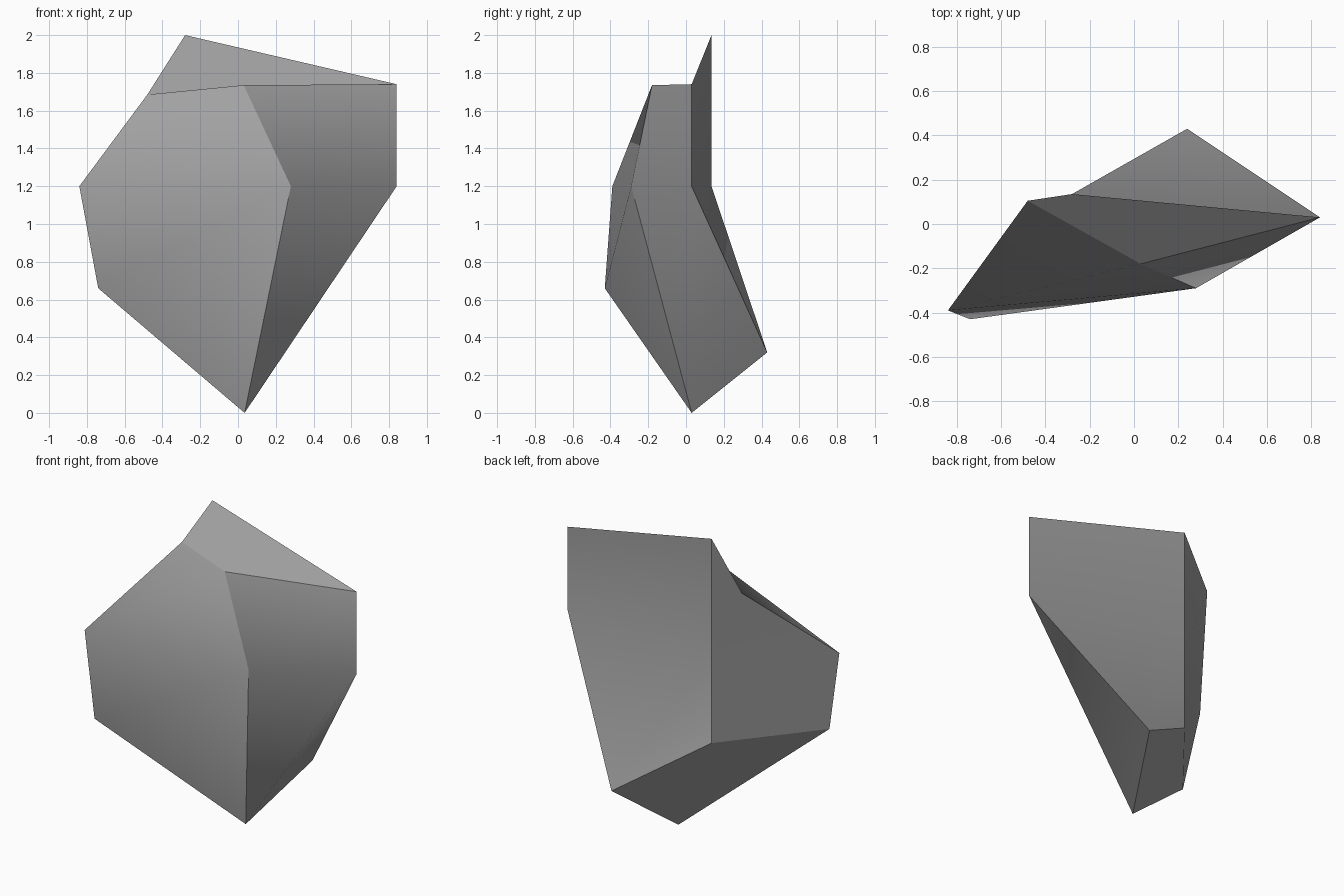
import bpy
import bmesh

cube = bpy.data.objects.get("Cube")
if cube:
    bpy.data.objects.remove(cube, do_unlink=True)

BELT = 1.2   # height of the soft ridge running around the rock
WAIST = 0.66

# Stone colour
stone = bpy.data.materials.new("stone grey")
stone.use_nodes = True
grey = (0.36, 0.36, 0.36, 1.0)
stone.diffuse_color = grey
stone.node_tree.nodes["Principled BSDF"].inputs["Base Color"].default_value = grey

# Corners of the chiselled rock
corners = {
    "peak": (-0.28, 0.135, 2.0),
    "left_shoulder": (-0.48, 0.105, 1.685),
    "front_shoulder": (0.03, -0.18, 1.735),
    "right_shoulder": (0.84, 0.03, 1.74),
    "right_belt": (0.84, 0.03, BELT),
    "front_belt": (0.28, -0.29, BELT),
    "left_belt": (-0.84, -0.39, BELT),
    "back_belt": (-0.28, 0.135, BELT),
    "left_waist": (-0.74, -0.43, WAIST),
    "back_waist": (-0.28, 0.135, WAIST),
    "back_foot": (0.24, 0.43, 0.32),
    "tip": (0.035, 0.03, 0.0),
}

# Facets; each one folds along the diagonal from its first corner
facets = [
    "left_shoulder front_shoulder right_shoulder peak",
    "left_belt front_belt front_shoulder left_shoulder",
    "left_waist tip front_belt left_belt",
    "front_belt right_belt right_shoulder front_shoulder",
    "tip back_foot right_belt front_belt",
    "right_belt back_belt peak right_shoulder",
    "back_foot back_waist back_belt right_belt",
    "back_belt left_belt left_shoulder peak",
    "back_waist left_waist left_belt back_belt",
    "tip left_waist back_waist back_foot",
]

bm = bmesh.new()
verts = {name: bm.verts.new(co) for name, co in corners.items()}
for facet in facets:
    face = bm.faces.new([verts[name] for name in facet.split()])
    face.smooth = True

# Only the belt is softly shaded; every other edge is a hard chisel line
for edge in bm.edges:
    edge.smooth = all(abs(v.co.z - BELT) < 0.001 for v in edge.verts)

mesh = bpy.data.meshes.new("rock")
bm.to_mesh(mesh)
bm.free()
mesh.materials.append(stone)
rock = bpy.data.objects.new("rock", mesh)
bpy.context.collection.objects.link(rock)
